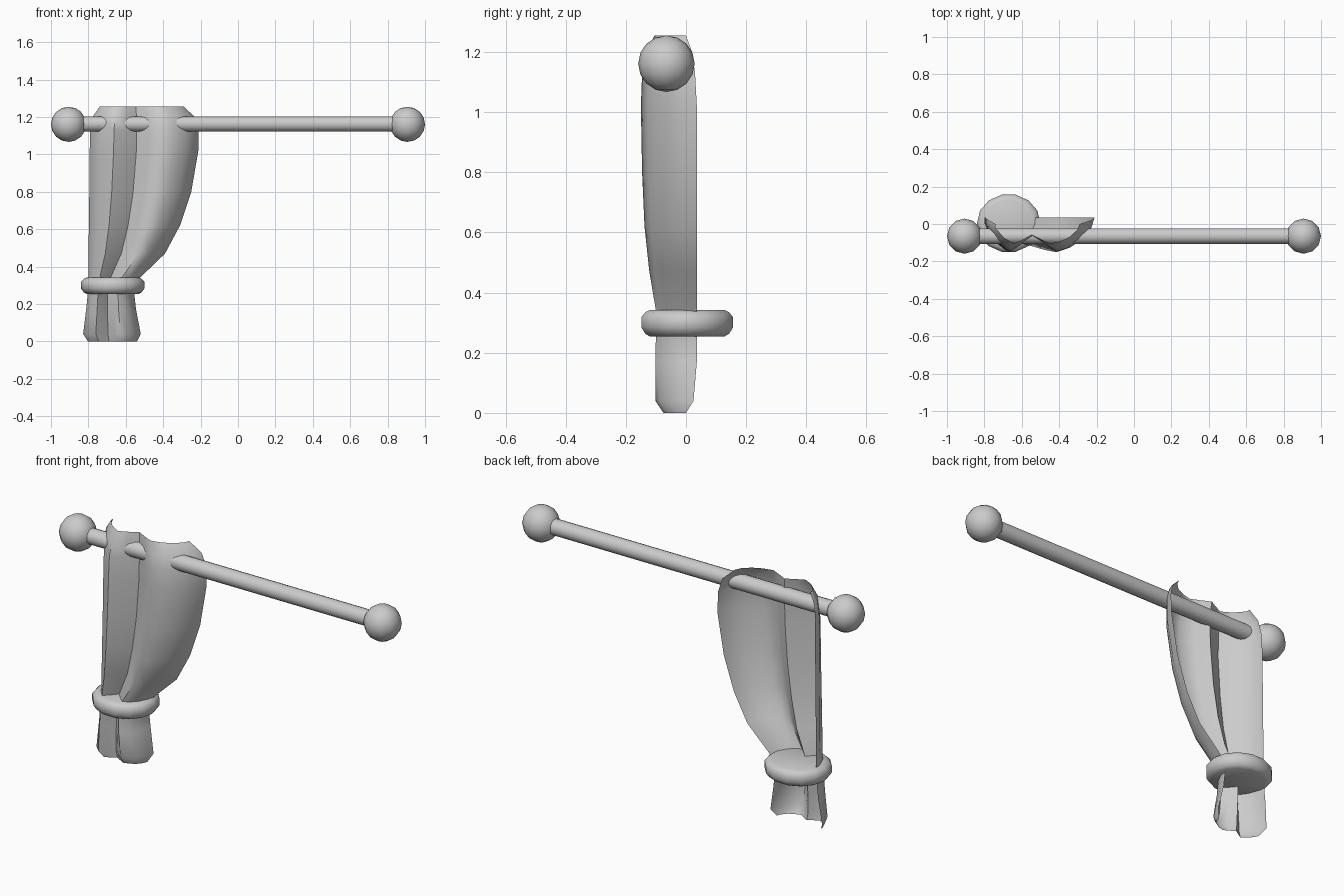
import bpy, bmesh, math

if "Cube" in bpy.data.objects:
    bpy.data.objects.remove(bpy.data.objects["Cube"])

ROD_Y, ROD_Z = -0.065, 1.163


def finish(name, bm, angle=50):
    bmesh.ops.recalc_face_normals(bm, faces=bm.faces)
    mesh = bpy.data.meshes.new(name)
    bm.to_mesh(mesh)
    bm.free()
    ob = bpy.data.objects.new(name, mesh)
    bpy.context.collection.objects.link(ob)
    bpy.ops.object.select_all(action='DESELECT')
    ob.select_set(True)
    bpy.context.view_layer.objects.active = ob
    bpy.ops.object.shade_smooth_by_angle(angle=math.radians(angle))
    return ob


def loft(bm, rows, closed=False):
    rings = [[bm.verts.new(p) for p in row] for row in rows]
    n = len(rings[0])
    for a, b in zip(rings, rings[1:]):
        for i in range(n if closed else n - 1):
            j = (i + 1) % n
            bm.faces.new((a[i], a[j], b[j], b[i]))
    return rings


# Curtain rod
bpy.ops.mesh.primitive_cylinder_add(vertices=14, radius=0.042, depth=1.78,
                                    location=(0, ROD_Y, ROD_Z),
                                    rotation=(0, math.pi / 2, 0))
bpy.context.object.name = "rod"
bpy.ops.object.shade_smooth_by_angle(angle=math.radians(40))

# Ball finials
for side, name in ((-1, "left_finial"), (1, "right_finial")):
    bpy.ops.mesh.primitive_uv_sphere_add(segments=12, ring_count=8, radius=0.094,
                                         location=(side * 0.906, ROD_Y, 1.161))
    bpy.context.object.name = name
    bpy.ops.object.shade_smooth_by_angle(angle=math.radians(60))

# Curtain: open pleated section (across, depth) scaled down the height
pleat = [(0, 0), (0, .2), (.10, .70), (.22, 1), (.33, .78), (.43, .54),
         (.54, .78), (.65, 1), (.77, .88), (.88, .66), (.97, .3), (1, 0)]
# z, left x, right x, back y, front y
levels = [(1.255, -.74, -.29, .0, -.105), (1.20, -.778, -.23, .02, -.132),
          (1.13, -.79, -.212, .03, -.146), (1.02, -.793, -.212, .036, -.15),
          (.80, -.795, -.25, .036, -.146), (.62, -.797, -.31, .036, -.138),
          (.47, -.80, -.39, .036, -.122), (.34, -.80, -.525, .036, -.10),
          (.26, -.803, -.555, .036, -.10), (.17, -.812, -.545, .036, -.102),
          (.04, -.828, -.52, .025, -.102), (0, -.802, -.54, .0, -.075)]
bm = bmesh.new()
loft(bm, [[(l + u * (r - l), b + d * (f - b), z) for u, d in pleat]
          for z, l, r, b, f in levels])
finish("curtain", bm, 60)

# Tie band: solid disc with a rounded rim and slightly domed caps
rim = [(.138, .342), (.155, .335), (.17, .318), (.17, .284), (.155, .263), (.138, .254)]
bm = bmesh.new()
N = 14
rings = loft(bm, [[(-.67 + r * math.cos(2 * math.pi * i / N),
                    .004 + r * .92 * math.sin(2 * math.pi * i / N), z)
                   for i in range(N)] for r, z in rim], closed=True)
bm.faces.new(rings[0])
bm.faces.new(rings[-1])
finish("tie_band", bm, 50)
